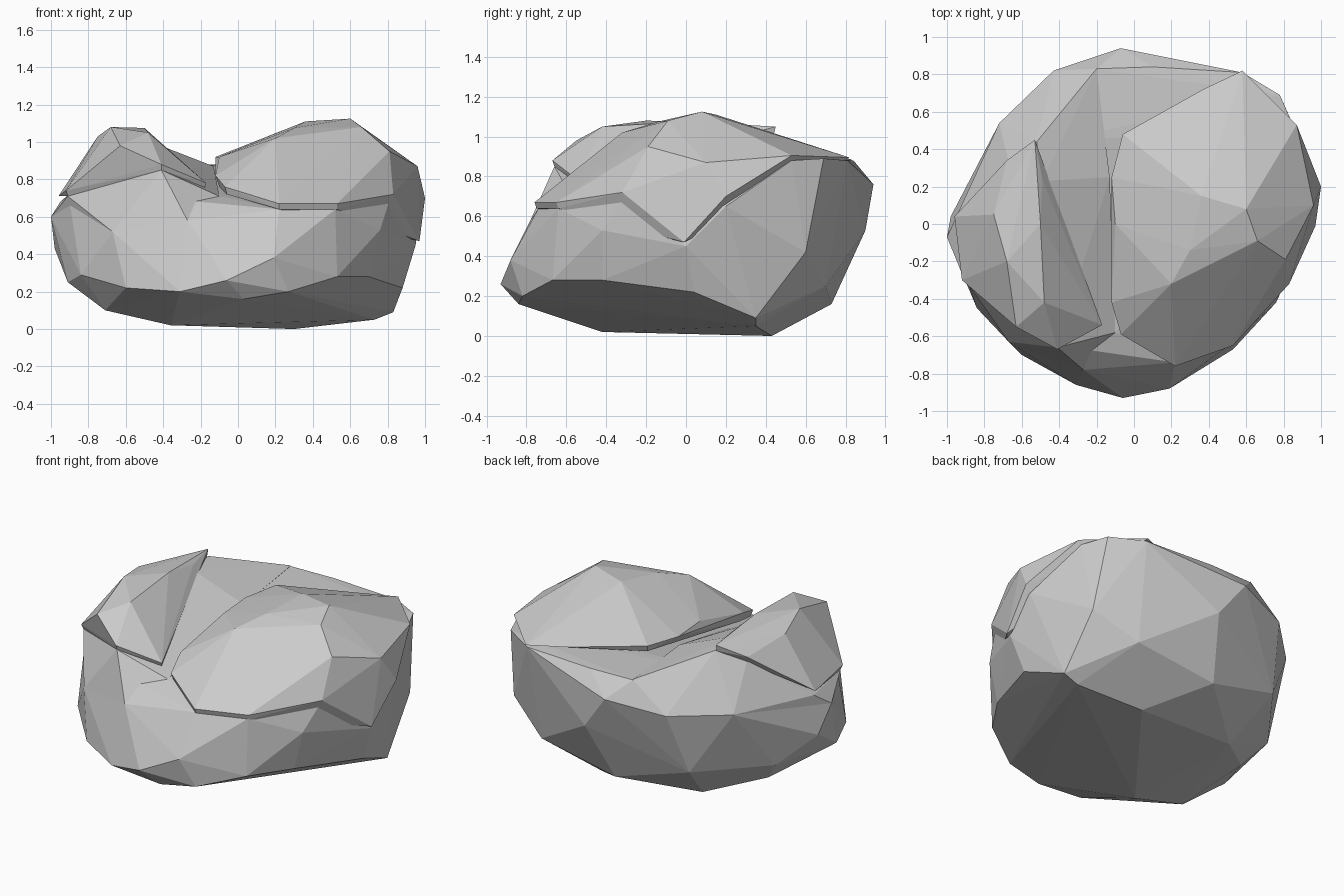
import bpy, bmesh

stone = bpy.data.materials.new("grey stone")
stone.diffuse_color = (0.6, 0.6, 0.6, 1)


def boulder(name, points):
    """Faceted rock chunk: the convex hull of its corner points."""
    bm = bmesh.new()
    for p in points:
        bm.verts.new(p)
    bmesh.ops.convex_hull(bm, input=bm.verts[:])
    loose = [v for v in bm.verts if not v.link_faces]
    bmesh.ops.delete(bm, geom=loose, context='VERTS')
    bmesh.ops.recalc_face_normals(bm, faces=bm.faces[:])
    mesh = bpy.data.meshes.new(name)
    bm.to_mesh(mesh)
    bm.free()
    mesh.materials.append(stone)
    obj = bpy.data.objects.new(name, mesh)
    bpy.context.collection.objects.link(obj)


# Main rock: underside, lower flank, waist, valley floor
underside = [(.3, .43, 0), (-.36, -.42, .02), (.73, .35, .05), (-.71, -.4, .1),
             (.83, .35, .09), (-.4, .4, .04), (0, .73, .16), (.03, -.84, .16),
             (-.7, .15, .12)]
flank = [(-.06, -.93, .26), (.53, -.67, .28), (.7, -.42, .28), (.88, .04, .22),
         (.19, -.88, .38), (-.31, -.86, .2), (-.6, -.7, .22), (-.84, -.45, .29),
         (-.91, -.25, .25), (-.82, .25, .27), (-.5, .68, .3), (.55, .7, .25),
         (.27, -.82, .2)]
waist = [(.76, -.42, .53), (.95, 0, .45), (.82, .6, .42), (.1, .9, .53),
         (-.07, .94, .76), (-.43, .82, .7), (-.72, .54, .68), (-.98, .04, .43),
         (-1, -.07, .6), (-.67, -.63, .52), (-.27, -.78, .58), (.97, .2, .65)]
rim = [(.22, -.74, .64), (.52, -.64, .64), (.81, -.31, .69), (.78, .69, .89),
       (.58, .81, .88), (.1, .84, .88), (-.2, .83, .88), (-.52, .43, .87),
       (-.9, -.28, .68), (-.41, -.65, .7), (-.1, -.58, .71), (.85, .53, .88)]
boulder("main_rock", underside + flank + waist + rim)

# Left shoulder: sloping rock that carries the left slab and the valley side
boulder("left_shoulder", [
    (-.52, .44, 1.01), (-.49, .23, 1.01), (-.18, -.54, .75), (-.41, -.66, .85),
    (-.67, .33, .935), (-.95, .04, .68), (-.91, -.29, .71), (-.13, .25, .87),
    (-.2, .83, .885), (-.14, -.4, .75), (-.22, .65, .89), (-.43, .82, .7),
    (-.72, .54, .68), (-.27, -.78, .58), (-.67, -.63, .52), (-1, -.07, .6),
    (-.1, -.58, .71)])

# Left slab: narrow ridge with a thin lip over the shoulder
boulder("left_slab", [
    (-.41, -.67, .88), (-.41, -.66, .85), (-.17, -.54, .78), (-.18, -.53, .75),
    (-.53, .45, 1.05), (-.53, .44, 1.01), (-.49, .24, 1.04), (-.68, .34, .97),
    (-.68, -.2, 1.08), (-.48, -.42, 1.05), (-.5, 0, 1.075), (-.75, .05, 1.03),
    (-.63, -.55, .98), (-.92, -.3, .74), (-.91, -.29, .71), (-.96, .04, .71),
    (-.5, 0, .85)])

# Right slab: broad cap with a lip that dips on the right side
boulder("right_slab", [
    (.22, -.76, .67), (.22, -.75, .64), (.53, -.65, .67), (.53, -.64, .64),
    (.83, -.32, .72), (.82, -.31, .69), (.97, -.01, .47), (1, .2, .7),
    (.96, .1, .87), (.87, .53, .905), (.58, .82, .895), (.37, .72, .9),
    (-.06, .48, .93), (-.05, .47, .89), (-.12, .25, .92), (-.1, 0, .92),
    (-.12, -.42, .82), (-.1, -.42, .76), (-.07, -.59, .76), (-.06, -.58, .72),
    (.2, -.32, 1.02), (.3, -.14, 1.075), (.36, .15, 1.11), (.6, .08, 1.125),
    (.66, -.09, 1.08), (.81, -.19, .95), (.52, .46, .97), (.05, .33, .98)])
